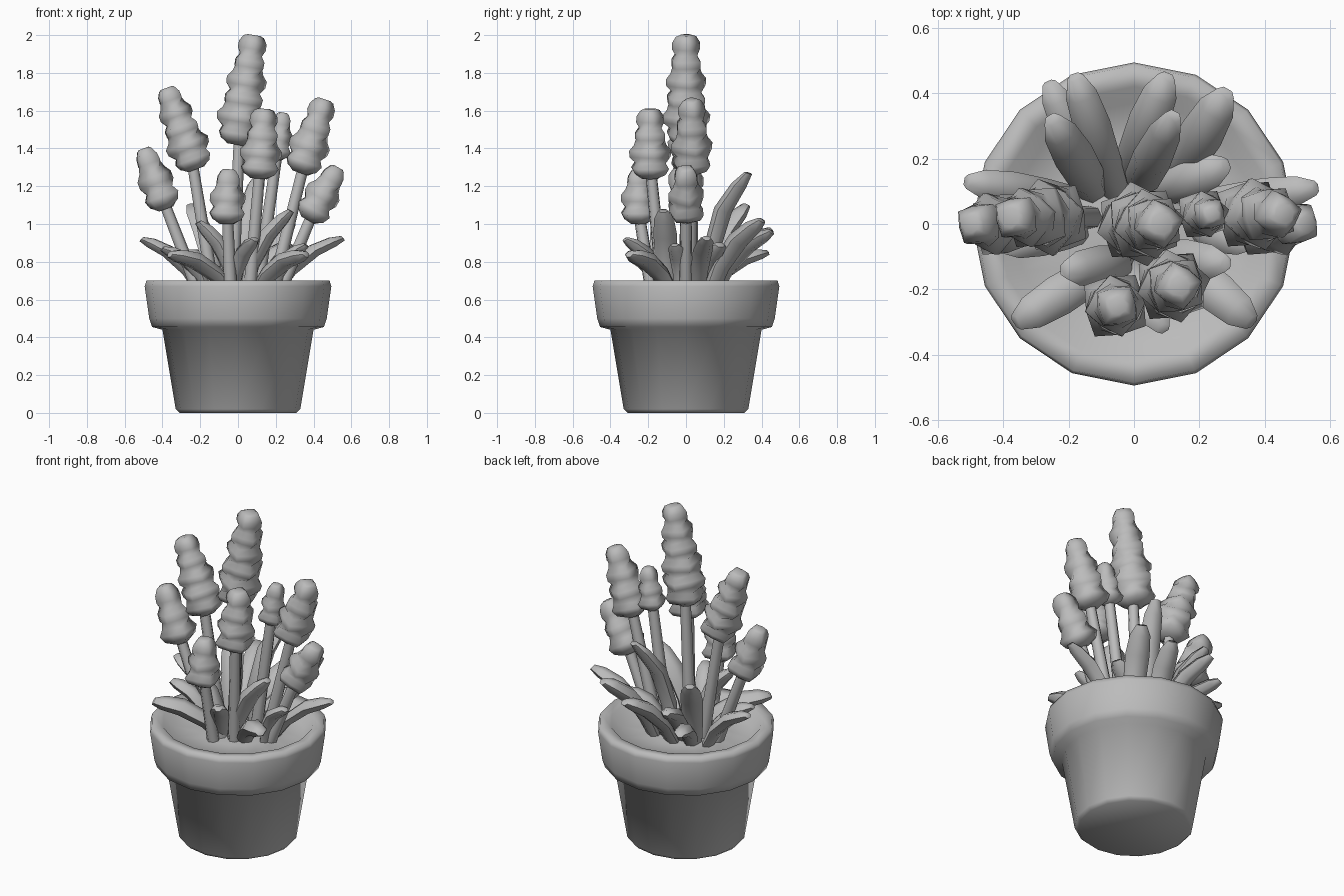
import bpy, bmesh, math
from mathutils import Vector

cube = bpy.data.objects.get("Cube")
if cube:
    bpy.data.objects.remove(cube)

clay = bpy.data.materials.new("plain grey")
clay.use_nodes = True
GREY = (0.5, 0.5, 0.5, 1)
clay.diffuse_color = GREY
clay.node_tree.nodes["Principled BSDF"].inputs["Base Color"].default_value = GREY


def skin(name, rings, sharp):
    """Skin a list of closed rings, cap both ends and smooth the result."""
    bm = bmesh.new()
    loops = [[bm.verts.new(p) for p in ring] for ring in rings]
    n = len(loops[0])
    for a, b in zip(loops, loops[1:]):
        for i in range(n):
            j = (i + 1) % n
            bm.faces.new((a[i], a[j], b[j], b[i]))
    bm.faces.new(loops[0][::-1])
    bm.faces.new(loops[-1])
    bmesh.ops.recalc_face_normals(bm, faces=bm.faces)
    mesh = bpy.data.meshes.new(name)
    bm.to_mesh(mesh)
    bm.free()
    mesh.materials.append(clay)
    obj = bpy.data.objects.new(name, mesh)
    bpy.context.collection.objects.link(obj)
    bpy.ops.object.select_all(action='DESELECT')
    obj.select_set(True)
    bpy.context.view_layer.objects.active = obj
    bpy.ops.object.shade_smooth_by_angle(angle=math.radians(sharp))


def ring(center, u, v, radii, turn=0.0):
    n = len(radii)
    pts = []
    for i, r in enumerate(radii):
        a = math.tau * i / n + turn
        pts.append(center + u * (r * math.cos(a)) + v * (r * math.sin(a)))
    return pts


def frame(axis):
    u = Vector((0, 1, 0)).cross(axis).normalized()
    return u, axis.cross(u).normalized()


X, Y = Vector((1, 0, 0)), Vector((0, 1, 0))

# Pot: tapered body, thick rounded rim, and a shallow bed of soil inside
profile = [(0.31, 0), (0.33, 0.02), (0.4, 0.44), (0.455, 0.455), (0.47, 0.5),
           (0.494, 0.67), (0.485, 0.7), (0.42, 0.695), (0.37, 0.63), (0.2, 0.645), (0.05, 0.67)]
skin("pot", [ring(Vector((0, 0, z)), X, Y, [r] * 16) for r, z in profile], 80)


# Flowers: thin stem below a spike of soft, staggered buds
def flower(name, root, base, tip, width):
    root, base, tip = Vector(root), Vector(base), Vector(tip)
    u, v = frame((base - root).normalized())
    top = base.lerp(tip, 0.2)
    skin(name + "_stem", [ring(root, u, v, [0.036] * 7), ring(top, u, v, [0.03] * 7)], 60)

    span = tip - base
    u, v = frame(span.normalized())
    rows = max(3, round(span.length / 0.1))
    rings = [ring(base, u, v, [width * 0.4] * 8)]
    for k in range(rows):
        for part, swell in ((0.25, 0.97), (0.6, 1.04), (0.92, 0.84)):
            t = (k + part) / rows
            body = width * swell * min(1, 0.72 + 1.6 * t) * (1 - 0.52 * t ** 1.7)
            buds = [body * (1.12 if (i + k) % 2 else 0.9) for i in range(8)]
            rings.append(ring(base + span * t, u, v, buds, 0.2))
    rings.append(ring(tip, u, v, [width * 0.28] * 8, 0.2))
    skin(name + "_spike", rings, 75)


flower("tall_flower", (-0.03, 0, 0.64), (-0.01, 0, 1.42), (0.085, 0, 2.0), 0.12)
flower("right_upper_flower", (-0.13, 0.02, 0.64), (-0.22, 0.02, 1.29), (-0.38, 0.02, 1.72), 0.112)
flower("right_lower_flower", (-0.21, 0, 0.64), (-0.38, 0, 1.08), (-0.5, 0, 1.4), 0.1)
flower("left_upper_flower", (0.18, 0.02, 0.64), (0.33, 0.03, 1.27), (0.46, 0.03, 1.66), 0.108)
flower("left_lower_flower", (0.22, 0, 0.64), (0.37, 0, 1.02), (0.53, 0, 1.3), 0.1)
flower("front_upper_flower", (0.06, -0.12, 0.64), (0.11, -0.19, 1.24), (0.14, -0.19, 1.61), 0.11)
flower("front_lower_flower", (-0.04, -0.18, 0.64), (-0.06, -0.25, 1.0), (-0.05, -0.25, 1.29), 0.1)
flower("small_flower", (0.1, 0.03, 0.64), (0.2, 0.03, 1.34), (0.24, 0.03, 1.59), 0.075)


# Leaves: arched, thick six-sided blades with a blunt tip
def leaf(name, root, tip, width, arch=0.05):
    root, tip = Vector(root), Vector(tip)
    span = tip - root
    side = span.cross(Vector((0, 0, 1))).normalized()
    lift = side.cross(span).normalized()
    rings = []
    for t, w in ((0, 0.8), (0.3, 0.95), (0.65, 1.05), (0.88, 0.88), (1, 0.45)):
        center = root + span * t + lift * arch * math.sin(math.pi * t)
        rings.append(ring(center, side * w, lift * (0.75 * w), [width] * 6))
    skin(name, rings, 65)


Z = 0.64
leaves = [
    ((-0.06, 0.1, Z), (-0.18, 0.45, 0.97), 0.055),
    ((-0.12, 0.12, Z), (-0.26, 0.43, 0.85), 0.05),
    ((-0.12, 0.1, Z), (-0.25, 0.32, 1.1), 0.06),
    ((-0.02, 0.15, Z), (0.1, 0.45, 0.96), 0.06),
    ((0.02, 0.13, Z), (0.12, 0.33, 1.27), 0.058, 0.085),
    ((0.12, 0.13, Z), (0.28, 0.4, 1.02), 0.065),
    ((0.06, 0.1, Z), (0.28, 0.18, 0.89), 0.06),
    ((-0.2, 0.08, Z), (-0.51, 0.13, 0.92), 0.05),
    ((0.2, 0.06, Z), (0.555, 0.11, 0.925), 0.05),
    ((-0.04, -0.1, Z), (-0.36, -0.3, 0.84), 0.06),
    ((0.1, -0.08, Z), (0.36, -0.3, 0.84), 0.06),
    ((0.04, -0.1, Z), (0.28, -0.12, 1.07), 0.06),
    ((-0.02, -0.12, Z), (-0.21, -0.14, 1.01), 0.06),
    ((-0.03, -0.12, Z), (0.09, -0.32, 0.92), 0.05),
    ((-0.16, -0.02, Z), (-0.4, -0.07, 0.87), 0.05),
    ((0.2, -0.02, Z), (0.36, -0.06, 0.89), 0.05),
]
for i, settings in enumerate(leaves):
    leaf(f"leaf_{i + 1}", *settings)
